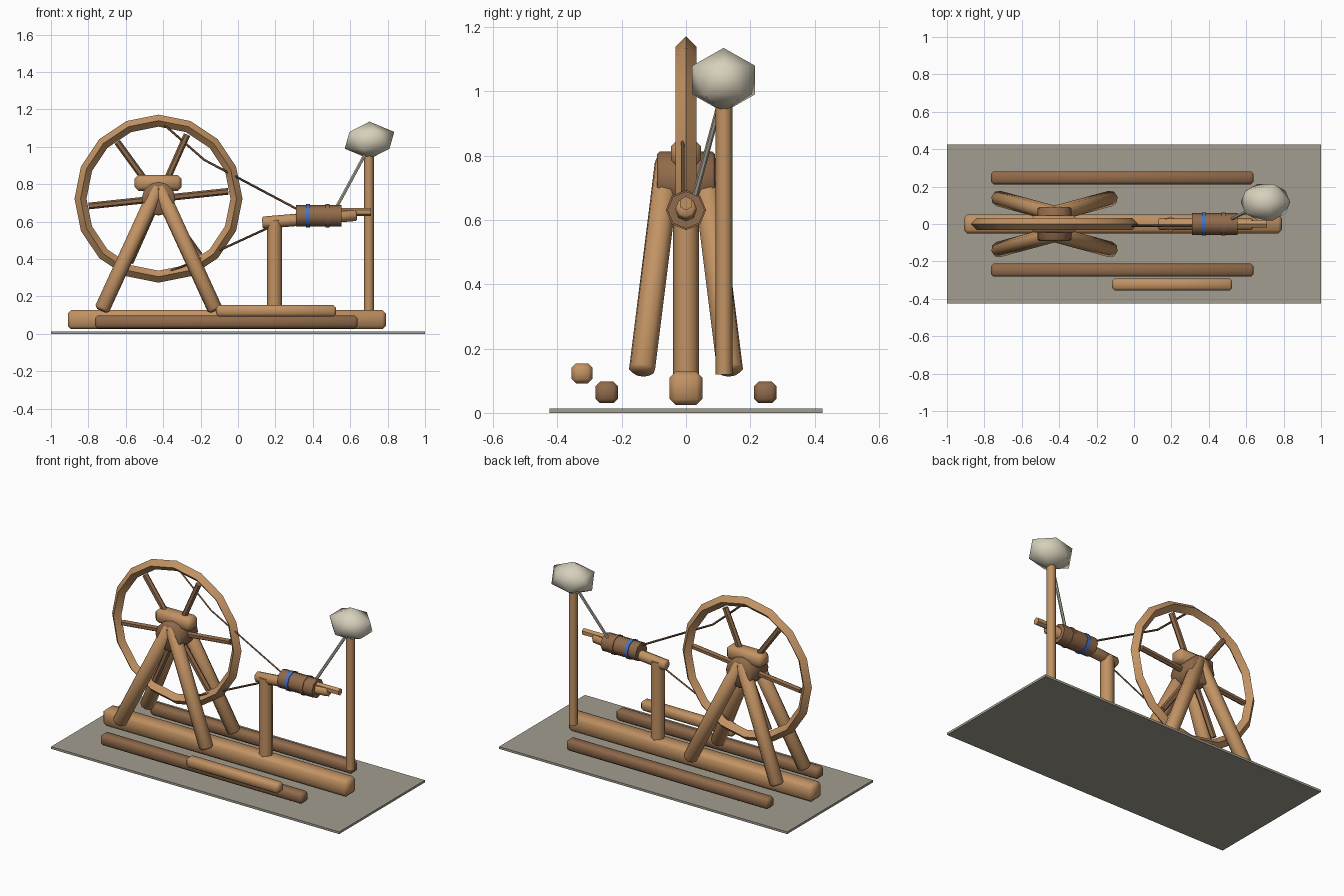
import bpy, bmesh, math
from mathutils import Vector

if "Cube" in bpy.data.objects:
    bpy.data.objects.remove(bpy.data.objects["Cube"])


def material(name, rgb):
    m = bpy.data.materials.new(name)
    m.diffuse_color = (*rgb, 1)
    m.use_nodes = True
    m.node_tree.nodes["Principled BSDF"].inputs["Base Color"].default_value = m.diffuse_color
    return m


LIGHT = material("light_wood", (0.54, 0.29, 0.125))
DARK = material("dark_wood", (0.28, 0.145, 0.07))
STONE = material("grey_ground", (0.36, 0.34, 0.28))
FLAX = material("cream_fibre", (0.68, 0.63, 0.50))
YARN = material("pale_yarn", (0.50, 0.47, 0.38))
BLUE = material("blue_band", (0.06, 0.17, 0.60))
CORD = material("dark_cord", (0.15, 0.08, 0.04))


def finish(name, mat, angle=50):
    o = bpy.context.object
    o.name = name
    o.data.materials.append(mat)
    bpy.ops.object.shade_smooth_by_angle(angle=math.radians(angle))
    return o


def box(name, lo, hi, mat, bevel=0.0):
    lo, hi = Vector(lo), Vector(hi)
    bpy.ops.mesh.primitive_cube_add(size=1, location=(lo + hi) / 2)
    o = bpy.context.object
    for v in o.data.vertices:
        v.co = Vector(a * b for a, b in zip(v.co, hi - lo))
    if bevel:
        bm = bmesh.new()
        bm.from_mesh(o.data)
        bmesh.ops.bevel(bm, geom=bm.edges[:], offset=bevel, segments=1,
                        profile=0.5, affect='EDGES')
        bm.to_mesh(o.data)
        bm.free()
    return finish(name, mat)


def rod(name, a, b, r, mat, sides=8, bevel=0.0):
    """Cylinder between two points, with optional chamfered ends."""
    a, b = Vector(a), Vector(b)
    d = b - a
    bpy.ops.mesh.primitive_cylinder_add(vertices=sides, radius=r, depth=d.length,
                                        location=(a + b) / 2)
    o = bpy.context.object
    if bevel:
        bm = bmesh.new()
        bm.from_mesh(o.data)
        rims = [e for e in bm.edges if abs(e.verts[0].co.z - e.verts[1].co.z) < 1e-4]
        bmesh.ops.bevel(bm, geom=rims, offset=bevel, segments=1,
                        profile=0.5, affect='EDGES')
        bm.to_mesh(o.data)
        bm.free()
    o.rotation_euler = d.to_track_quat('Z', 'Y').to_euler()
    return finish(name, mat)


def cord(name, points):
    c = bpy.data.curves.new(name, 'CURVE')
    c.dimensions = '3D'
    c.bevel_depth = 0.006
    c.bevel_resolution = 0
    s = c.splines.new('POLY')
    s.points.add(len(points) - 1)
    for p, co in zip(s.points, points):
        p.co = (*co, 1)
    c.materials.append(CORD)
    bpy.context.collection.objects.link(bpy.data.objects.new(name, c))


# Ground plate, beam, rails and treadle
box("ground_plate", (-1, -0.425, 0), (1, 0.425, 0.014), STONE)
box("main_beam", (-0.91, -0.051, 0.025), (0.79, 0.051, 0.128), LIGHT, 0.018)
for side, y in (("front", -0.247), ("back", 0.247)):
    box(side + "_rail", (-0.765, y - 0.035, 0.03), (0.64, y + 0.035, 0.097), DARK, 0.014)
box("treadle", (-0.117, -0.356, 0.092), (0.525, -0.291, 0.154), LIGHT, 0.014)

# Wheel rim, hub and spokes
WX, WZ = -0.425, 0.723
bpy.ops.mesh.primitive_torus_add(location=(WX, 0, WZ), rotation=(math.pi / 2, 0, 0),
                                 major_radius=0.417, minor_radius=0.032,
                                 major_segments=16, minor_segments=4)
finish("wheel_rim", LIGHT)
rod("wheel_hub", (WX, -0.09, WZ), (WX, 0.09, WZ), 0.09, DARK, 12, 0.008)
for i in range(3):
    a = math.radians(6 + 60 * i)
    d = Vector((math.cos(a), 0, math.sin(a))) * 0.375
    c = Vector((WX, 0, WZ))
    rod("spoke_%d" % (i + 1), c - d, c + d, 0.018, DARK, 6)
box("hub_block", (-0.553, -0.046, 0.765), (-0.302, 0.046, 0.85), LIGHT, 0.02)

# Splayed legs
for sx in (-1, 1):
    for sy in (-1, 1):
        rod("wheel_leg", (WX + sx * 0.305, sy * 0.138, 0.125), (WX, sy * 0.055, 0.79),
            0.042, LIGHT, 8, 0.012)

# Spindle support, spindle arm and bobbin
rod("spindle_post", (0.195, 0, 0.12), (0.195, 0, 0.61), 0.04, LIGHT)
rod("spindle_arm", (0.13, 0, 0.594), (0.635, 0, 0.637), 0.033, LIGHT, 8, 0.008)
rod("spindle_tip", (0.55, 0, 0.652), (0.71, 0, 0.652), 0.022, LIGHT, 6)
rod("bobbin", (0.31, 0, 0.631), (0.553, 0, 0.631), 0.058, DARK)
rod("bobbin_blue_band", (0.364, 0, 0.631), (0.386, 0, 0.631), 0.0625, BLUE)
rod("bobbin_dark_band", (0.469, 0, 0.631), (0.488, 0, 0.631), 0.0625, DARK)

# Fibre holder, fibre bundle and yarn strand
rod("distaff_post", (0.70, 0.118, 0.12), (0.70, 0.118, 1.0), 0.026, LIGHT)
bpy.ops.mesh.primitive_ico_sphere_add(subdivisions=1, radius=1, location=(0.703, 0.117, 1.035))
o = bpy.context.object
for v in o.data.vertices:
    v.co = (v.co.x * 0.148, v.co.y * 0.115, v.co.z * 0.1)
finish("fibre_bundle", FLAX, 80)
rod("yarn_strand", (0.52, 0.025, 0.665), (0.69, 0.11, 0.98), 0.009, YARN, 6)

# Drive cords between wheel and bobbin
cord("upper_drive_cord", [(-0.42, -0.01, 1.14), (-0.18, -0.01, 0.93), (0.32, -0.01, 0.665)])
cord("lower_drive_cord", [(-0.42, -0.01, 0.31), (-0.18, -0.01, 0.41), (0.32, -0.01, 0.64)])
